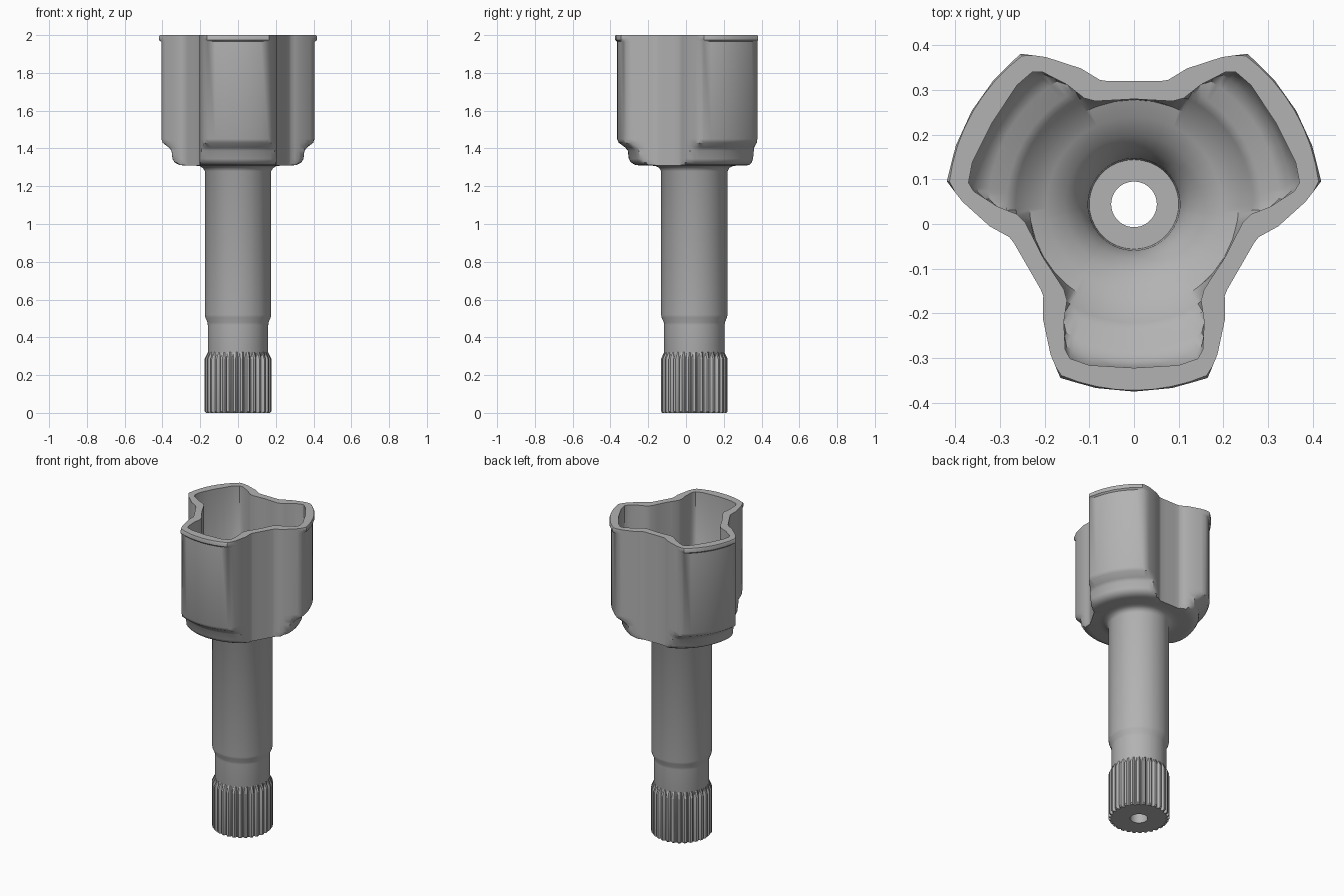
import bpy, math

if "Cube" in bpy.data.objects:
    bpy.data.objects.remove(bpy.data.objects["Cube"])

AXIS_Y = 0.044   # the shaft axis sits slightly behind the centre

steel = bpy.data.materials.new("grey steel")
steel.diffuse_color = (0.45, 0.45, 0.45, 1)
steel.use_nodes = True
steel.node_tree.nodes["Principled BSDF"].inputs["Base Color"].default_value = steel.diffuse_color


def trefoil(half):
    """Three-lobed polar outline from half a lobe (along axis, sideways)."""
    dense = []
    for (a, b), (c, d) in zip(half, half[1:]):
        dense += [(a, b), ((a + c) / 2, (b + d) / 2)]
    polar = [(math.hypot(u, v), math.atan2(v, u)) for u, v in dense + [half[-1]]]
    lobe = [(r, -t) for r, t in polar[:0:-1]] + polar[:-1]
    return [(r, t + math.radians(30 + 120 * k)) for k in range(3) for r, t in lobe]


def ring(outline, z, limit):
    """Outline at height z, cut back to a limiting radius."""
    return [(min(r, limit) * math.cos(t), min(r, limit) * math.sin(t) + AXIS_Y, z)
            for r, t in outline]


def loft(name, rings, closed=False, angle=35):
    n = len(rings[0])
    faces = []
    for i in range(len(rings) if closed else len(rings) - 1):
        a, b = i * n, (i + 1) % len(rings) * n
        faces += [(a + j, b + j, b + (j + 1) % n, a + (j + 1) % n) for j in range(n)]
    mesh = bpy.data.meshes.new(name)
    mesh.from_pydata([p for r in rings for p in r], [], faces)
    mesh.materials.append(steel)
    obj = bpy.data.objects.new(name, mesh)
    bpy.context.collection.objects.link(obj)
    bpy.context.view_layer.objects.active = obj
    obj.select_set(True)
    bpy.ops.object.mode_set(mode='EDIT')
    bpy.ops.mesh.select_all(action='SELECT')
    bpy.ops.mesh.normals_make_consistent(inside=False)
    bpy.ops.object.mode_set(mode='OBJECT')
    bpy.ops.object.shade_smooth_by_angle(angle=math.radians(angle))
    obj.select_set(False)
    return obj


# Outer and inner outlines of the three-lobed cup
outer = trefoil([(.419, 0), (.411, .085), (.389, .165), (.335, .187), (.255, .204),
                 (.205, .203), (.190, .209), (.138, .239)])
inner = trefoil([(.366, 0), (.360, .10), (.345, .143), (.325, .154), (.263, .157),
                 (.215, .150), (.190, .157), (.118, .204)])

# Outside: rim lip, lobes, stepped underside, neck and shaft (height, limiting radius)
outside = [(2, .416), (1.993, .422), (1.974, .422), (1.965, .409), (1.45, .409),
           (1.43, .400), (1.405, .366), (1.388, .352), (1.345, .347), (1.325, .335),
           (1.313, .312), (1.31, .29), (1.31, .23), (1.306, .202), (1.297, .186),
           (1.28, .176), (.52, .176), (.505, .173), (.48, .162), (.465, .160),
           (.30, .160), (.28, .155), (0, .155)]

# Inside, from the through hole up: bore, bowl, lobe floors and walls
inside = [(0, .051), (1.2, .051), (1.2, .10), (1.25, .103), (1.27, .109), (1.305, .122),
          (1.345, .155), (1.37, .195), (1.385, .234), (1.43, .265), (1.447, .285),
          (1.455, .325), (1.475, .352), (1.51, .40), (2, .40)]

loft("cup_and_shaft", [ring(outer, z, r) for z, r in outside]
     + [ring(inner, z, r) for z, r in inside], closed=True)

# Splined shaft end: each tooth has two root and two crest points
TEETH = 30


def spline_ring(z, root, crest):
    pts = []
    for k in range(TEETH):
        for frac, r in ((-.42, root), (-.17, crest), (.17, crest), (.42, root)):
            t = 2 * math.pi * (k + frac) / TEETH
            pts.append((r * math.cos(t), r * math.sin(t) + AXIS_Y, z))
    return pts


loft("shaft_splines", [spline_ring(*s) for s in (
    (0, .150, .150), (0, .158, .170), (.008, .160, .177), (.285, .160, .177),
    (.325, .158, .158))], angle=25)
